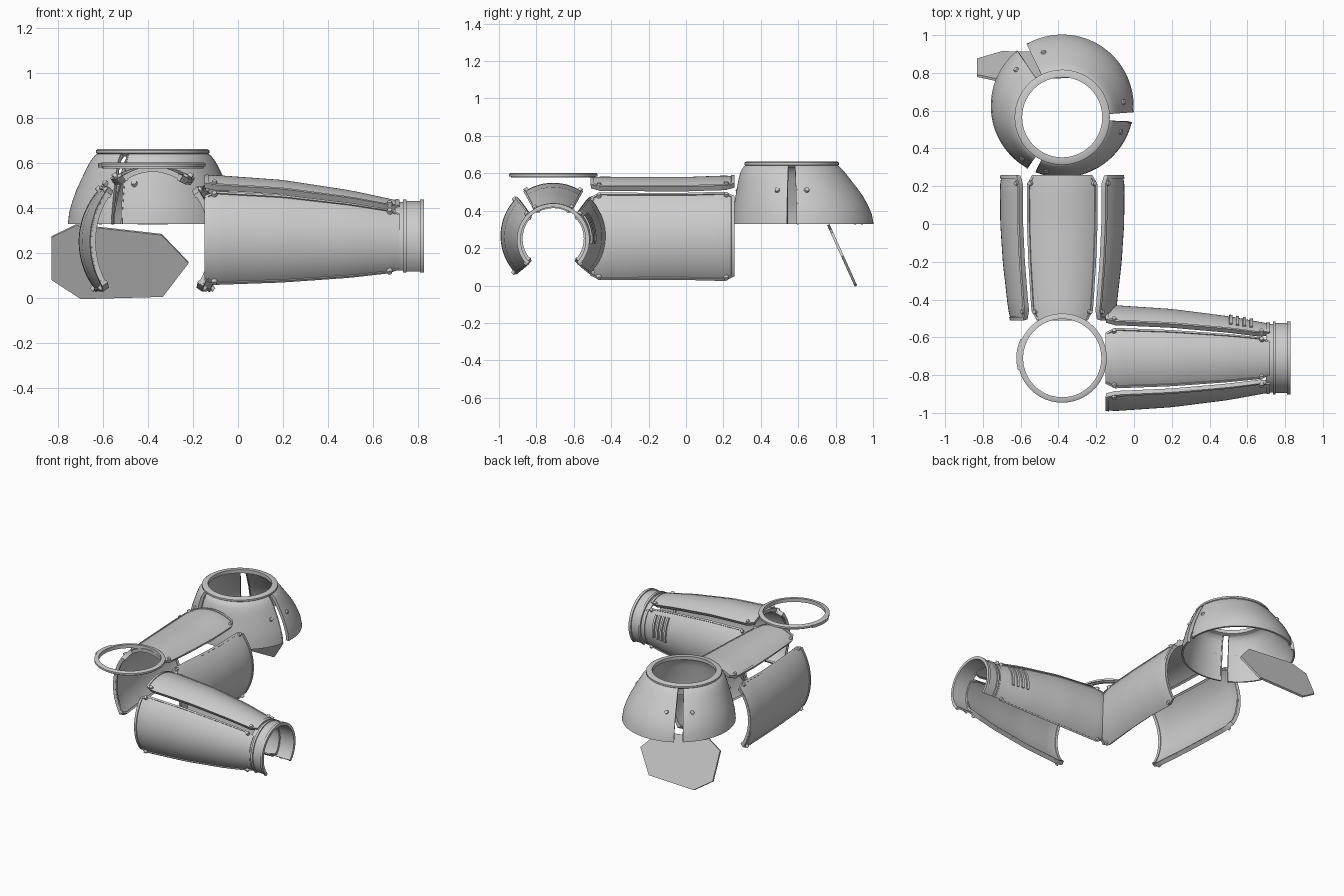
import bpy, bmesh, math
from math import sin, cos, radians
from mathutils import Vector

cube = bpy.data.objects.get("Cube")
if cube:
    bpy.data.objects.remove(cube)

grey = bpy.data.materials.new("armour_grey")
grey.use_nodes = True
grey.diffuse_color = (0.6, 0.6, 0.6, 1)
grey.node_tree.nodes["Principled BSDF"].inputs["Base Color"].default_value = grey.diffuse_color


def finish(name, bm, thick=0):
    """Turn a bmesh into a smooth shaded object, optionally thickened inwards."""
    mesh = bpy.data.meshes.new(name)
    bm.to_mesh(mesh)
    bm.free()
    mesh.materials.append(grey)
    ob = bpy.data.objects.new(name, mesh)
    bpy.context.collection.objects.link(ob)
    bpy.ops.object.select_all(action="DESELECT")
    ob.select_set(True)
    bpy.context.view_layer.objects.active = ob
    if thick:
        mod = ob.modifiers.new("thickness", "SOLIDIFY")
        mod.thickness = thick
        mod.offset = -1
        bpy.ops.object.modifier_apply(modifier=mod.name)
    bpy.ops.object.shade_smooth_by_angle(angle=radians(35))
    return ob


def grid(name, rows, thick, outward):
    """Skin rows of points; outward(point) gives the wanted facing."""
    bm = bmesh.new()
    vs = [[bm.verts.new(p) for p in row] for row in rows]
    for a, b in zip(vs, vs[1:]):
        for i in range(len(a) - 1):
            bm.faces.new((a[i], a[i + 1], b[i + 1], b[i]))
    bm.normal_update()
    mid = bm.faces[:][len(bm.faces) // 2]
    if mid.normal.dot(outward(mid.calc_center_median())) < 0:
        bmesh.ops.reverse_faces(bm, faces=bm.faces[:])
    return finish(name, bm, thick)


def bolt(name, point, normal, size=0.014):
    bm = bmesh.new()
    bmesh.ops.create_cone(bm, cap_ends=True, segments=12, radius1=size,
                          radius2=size * 0.75, depth=0.02)
    rot = Vector((0, 0, 1)).rotation_difference(normal).to_matrix()
    for v in bm.verts:
        v.co = rot @ v.co + Vector(point)
    finish(name, bm)


def ring(name, centre, profile, start=0, end=360, axis="Z"):
    """Revolve a closed (radius, height) profile around an axis."""
    bm = bmesh.new()
    full = end - start == 360
    n = max(8, round((end - start) / 5))
    loops = []
    for i in range(n if full else n + 1):
        a = radians(start + (end - start) * i / n)
        loop = []
        for r, h in profile:
            p = (r * cos(a), r * sin(a), h) if axis == "Z" else (h, r * cos(a), r * sin(a))
            loop.append(bm.verts.new(Vector(centre) + Vector(p)))
        loops.append(loop)
    k = len(profile)
    for a, b in zip(loops, loops[1:] + loops[:1] if full else loops[1:]):
        for j in range(k):
            bm.faces.new((a[j], b[j], b[(j + 1) % k], a[(j + 1) % k]))
    if not full:
        bm.faces.new(loops[0])
        bm.faces.new(loops[-1])
    bmesh.ops.recalc_face_normals(bm, faces=bm.faces[:])
    return finish(name, bm)


def box_profile(inner, outer, low, high):
    return [(inner, low), (outer, low), (outer, high), (inner, high)]


def lerp(table, t):
    for a, b in zip(table, table[1:]):
        if t <= b[0]:
            f = max(0, (t - a[0]) / (b[0] - a[0]))
            return [p + (q - p) * f for p, q in zip(a, b)][1:]
    return table[-1][1:]


class Limb:
    """Tapered tube; table rows are (position, half width, half height, centre z)."""

    def __init__(self, name, axis, offset, table):
        self.name, self.axis, self.offset, self.table = name, axis, offset, table
        self.t0, self.t1 = table[0][0], table[-1][0]

    def point(self, t, deg, lift=0):
        w, h, cz = lerp(self.table, t)
        side = self.offset + (w + lift) * cos(radians(deg))
        z = cz + (h + lift) * sin(radians(deg))
        return Vector((t, side, z)) if self.axis == "X" else Vector((side, t, z))

    def outward(self, p):
        cz = lerp(self.table, p.x if self.axis == "X" else p.y)[-1]
        if self.axis == "X":
            return Vector((0, p.y - self.offset, p.z - cz)).normalized()
        return Vector((p.x - self.offset, 0, p.z - cz)).normalized()

    def patch(self, name, ts, span, lift, thick, n=20):
        rows = []
        for t in ts:
            lo, hi = span(t)
            rows.append([self.point(t, lo + (hi - lo) * i / n, lift) for i in range(n + 1)])
        return grid(f"{self.name}_{name}", rows, thick, self.outward)

    def panel(self, side, a0, a1, corner=5):
        length = self.t1 - self.t0
        ts = [self.t0, self.t0 + 0.05]
        ts += [self.t0 + 0.05 + (length - 0.1) * i / 16 for i in range(1, 17)] + [self.t1]

        def edge(t):
            near = min(t - self.t0, self.t1 - t)
            cut = corner * max(0, 1 - near / 0.05)
            return a0 + cut, a1 - cut

        self.patch(side + "_panel", ts, edge, 0, 0.014)
        # Raised trim round all four borders
        w = 2.5
        self.patch(side + "_trim_low", ts, lambda t: (edge(t)[0], edge(t)[0] + w), 0.006, 0.03, 2)
        self.patch(side + "_trim_high", ts, lambda t: (edge(t)[1] - w, edge(t)[1]), 0.006, 0.03, 2)
        self.patch(side + "_trim_start", [self.t0, self.t0 + 0.018], edge, 0.005, 0.024)
        self.patch(side + "_trim_end", [self.t1 - 0.018, self.t1], edge, 0.005, 0.024)
        # Bolts at the corners
        for t in (self.t0 + 0.045, self.t1 - 0.045):
            for a in (a0 + 3.5, a1 - 3.5):
                p = self.point(t, a, 0.006)
                bolt(f"{self.name}_{side}_bolt", p, self.outward(p))


# Upper arm and forearm plating
upper = Limb("upper_arm", "Y", -0.38, [
    (-0.51, 0.272, 0.33, 0.25), (-0.45, 0.287, 0.332, 0.25), (-0.2, 0.315, 0.33, 0.25),
    (0, 0.328, 0.33, 0.25), (0.2, 0.33, 0.338, 0.25), (0.26, 0.322, 0.335, 0.25)])
fore = Limb("forearm", "X", -0.71, [
    (-0.15, 0.275, 0.278, 0.265), (-0.1, 0.28, 0.282, 0.265), (0.2, 0.26, 0.263, 0.262),
    (0.5, 0.222, 0.224, 0.255), (0.72, 0.182, 0.182, 0.25)])
for limb, low, names in ((upper, 221, ("left", "right")), (fore, 226, ("back", "front"))):
    limb.panel("top", 56, 124)
    limb.panel(names[0], 180 - low, 47)
    limb.panel(names[1], 133, low)

# Vent ridges on the back of the forearm
for i in range(4):
    t = 0.505 + i * 0.036
    fore.patch(f"vent_{i + 1}", [t, t + 0.016], lambda t: (-8, 36), 0.01, 0.034, 10)

# Wrist cuff: one open band with raised rims
cuff = [(0.174, 0.70), (0.182, 0.70), (0.182, 0.735), (0.194, 0.735), (0.194, 0.75),
        (0.186, 0.75), (0.186, 0.81), (0.194, 0.81), (0.194, 0.828), (0.174, 0.828)]
ring("wrist_cuff", (0, -0.71, 0.245), cuff, -43, 223, "X")

# Elbow ring with a catch on its outer edge
elbow = (-0.38, -0.71, 0)
ring("elbow_ring", elbow, [(0.207, 0.577), (0.226, 0.577), (0.226, 0.584), (0.236, 0.584),
                           (0.236, 0.597), (0.226, 0.603), (0.207, 0.603)])
ring("elbow_catch", elbow, box_profile(0.23, 0.243, 0.58, 0.6), 155, 195)

# Shoulder dome: three segments leaning back below a collar ring
HUB = Vector((-0.38, 0.565, 0))
DOME = [(0.33, 0.378, 0.06), (0.38, 0.372, 0.057), (0.43, 0.358, 0.05), (0.48, 0.34, 0.04),
        (0.53, 0.317, 0.026), (0.57, 0.298, 0.014), (0.61, 0.277, 0.004), (0.635, 0.257, 0),
        (0.645, 0.24, 0)]


def dome_point(z, deg, lift=0):
    r, shift = lerp(DOME, z)
    a = radians(deg)
    rho = shift * sin(a) + math.sqrt(r * r - (shift * cos(a)) ** 2) + lift
    return HUB + Vector((rho * cos(a), rho * sin(a), z))


def from_hub(p):
    return (p - HUB - Vector((0, 0, 0.3))).normalized()


def dome_patch(name, lo, hi, lift, thick, n):
    rows = [[dome_point(z, lo + (hi - lo) * i / n, lift) for i in range(n + 1)]
            for z, _, _ in DOME]
    grid(name, rows, thick, from_hub)


for i in range(3):
    lo, hi = 120 * i + 4, 120 * i + 116
    dome_patch(f"shoulder_segment_{i + 1}", lo, hi, 0, 0.012, 32)
    dome_patch(f"shoulder_edge_{i + 1}a", lo, lo + 1.2, 0.002, 0.022, 1)
    dome_patch(f"shoulder_edge_{i + 1}b", hi - 1.2, hi, 0.002, 0.022, 1)
    for a in (lo + 10, hi - 10):
        p = dome_point(0.51, a)
        bolt("shoulder_bolt", p, from_hub(p), 0.016)
ring("shoulder_collar", HUB, [(0.212, 0.638), (0.236, 0.63), (0.245, 0.64), (0.252, 0.645),
                              (0.252, 0.657), (0.243, 0.663), (0.212, 0.663)])

# Loose seven-sided plate, tilted under the shoulder
outline = [(-0.83, 0.275), (-0.72, 0.328), (-0.34, 0.285), (-0.22, 0.16),
           (-0.335, 0.01), (-0.70, 0.0), (-0.83, 0.085)]
bm = bmesh.new()
bm.faces.new([bm.verts.new((x, 0.915 - 0.45 * z, z)) for x, z in outline])
finish("back_plate", bm, 0.014)
